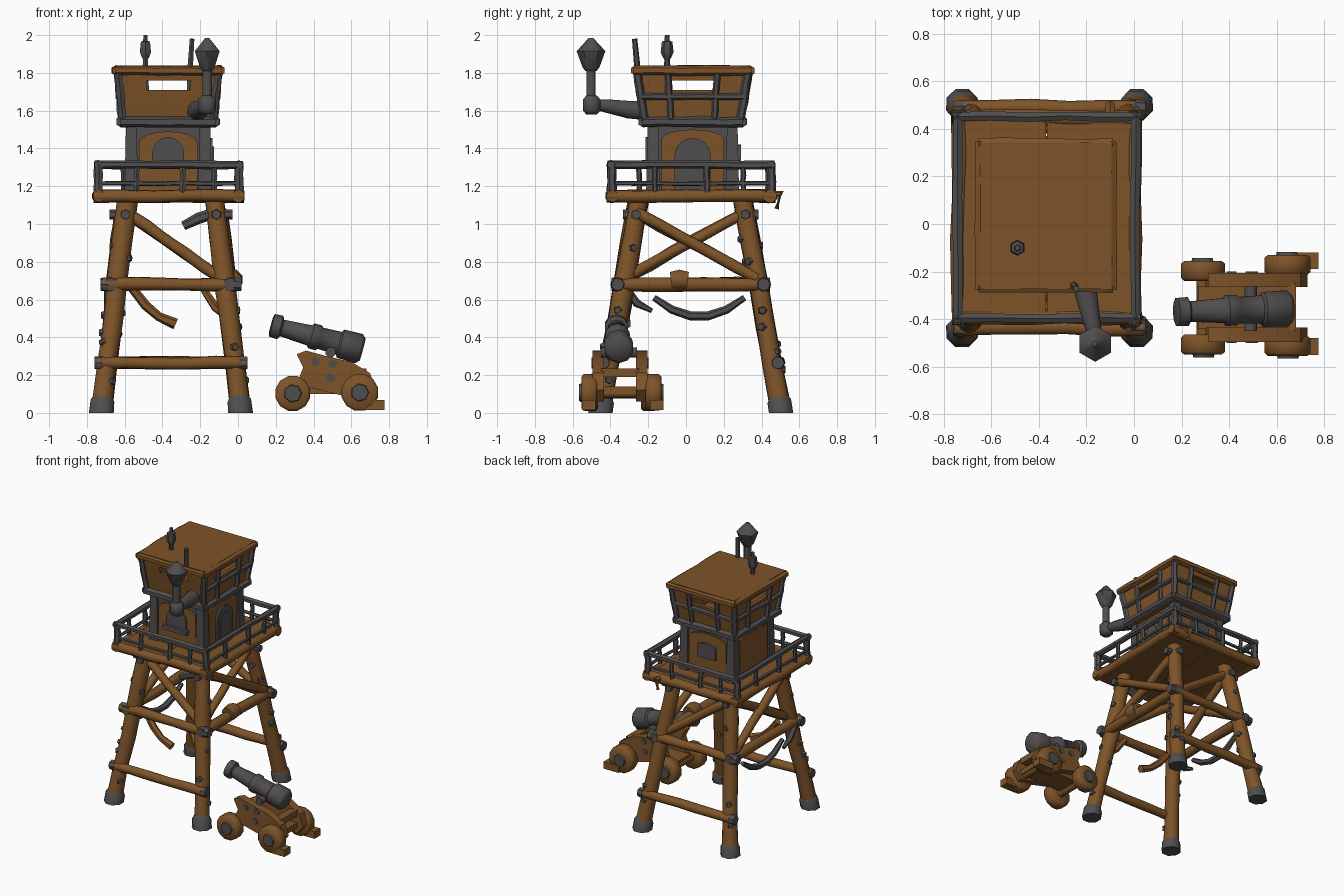
import bpy, bmesh, math, random
from mathutils import Vector

if "Cube" in bpy.data.objects:
    bpy.data.objects.remove(bpy.data.objects["Cube"])
random.seed(4)

def material(name, col):
    m = bpy.data.materials.new(name)
    m.diffuse_color = (*col, 1)
    m.use_nodes = True
    m.node_tree.nodes["Principled BSDF"].inputs["Base Color"].default_value = m.diffuse_color
    return m
WOOD = material("brown wood", (0.208, 0.088, 0.022))
IRON = material("dark grey iron", (0.080, 0.075, 0.075))

def finish(name, bm, mat, angle=50):
    bmesh.ops.recalc_face_normals(bm, faces=bm.faces)
    me = bpy.data.meshes.new(name)
    bm.to_mesh(me)
    bm.free()
    for p in me.polygons:
        p.use_smooth = True
    me.set_sharp_from_angle(angle=math.radians(angle))
    me.materials.append(mat)
    ob = bpy.data.objects.new(name, me)
    bpy.context.collection.objects.link(ob)
    return ob

def tube(name, pts, radii, mat, n=8):
    """Loft of round sections along a path"""
    pts = [Vector(p) for p in pts]
    if not isinstance(radii, (list, tuple)):
        radii = [radii] * len(pts)
    d = (pts[-1] - pts[0]).normalized()
    ref = Vector((0, 0, 1)) if abs(d.z) < 0.8 else Vector((0, 1, 0))
    bm, rings = bmesh.new(), []
    for i, p in enumerate(pts):
        t = (pts[min(i + 1, len(pts) - 1)] - pts[max(i - 1, 0)]).normalized()
        a = t.cross(ref).normalized()
        b = a.cross(t)
        rings.append([bm.verts.new(p + radii[i] * (a * math.cos(w) + b * math.sin(w)))
                      for w in [2 * math.pi * (j + 0.5) / n for j in range(n)]])
    for r, s in zip(rings, rings[1:]):
        for j in range(n):
            bm.faces.new((r[j], r[(j + 1) % n], s[(j + 1) % n], s[j]))
    bm.faces.new(rings[0])
    bm.faces.new(rings[-1])
    return finish(name, bm, mat)

def log(name, a, b, r, mat=WOOD, n=9, wob=0.005):
    """Straight beam with slight unevenness"""
    a, b = Vector(a), Vector(b)
    pts = [a.lerp(b, i / 5) + Vector([random.uniform(-wob, wob) for _ in range(3)]) for i in range(6)]
    pts[0], pts[-1] = a, b
    return tube(name, pts, [r * random.uniform(0.92, 1.08) for _ in pts], mat, n)

def hexa(name, c, mat):
    """Solid from 8 corners: bottom loop then top loop"""
    bm = bmesh.new()
    v = [bm.verts.new(p) for p in c]
    for f in ((0, 1, 2, 3), (4, 5, 6, 7), (0, 1, 5, 4), (1, 2, 6, 5), (2, 3, 7, 6), (3, 0, 4, 7)):
        bm.faces.new([v[i] for i in f])
    return finish(name, bm, mat, 20)

def box(name, x0, x1, y0, y1, z0, z1, mat, grow=0.0):
    """Box whose top is wider by grow on every side"""
    g = grow
    return hexa(name, [(x0, y0, z0), (x1, y0, z0), (x1, y1, z0), (x0, y1, z0),
                       (x0-g, y0-g, z1), (x1+g, y0-g, z1), (x1+g, y1+g, z1), (x0-g, y1+g, z1)], mat)

def prism(name, loop, depth, mat):
    """Extrude a planar loop of points"""
    bm = bmesh.new()
    f = bm.faces.new([bm.verts.new(p) for p in loop])
    r = bmesh.ops.extrude_face_region(bm, geom=[f])
    bmesh.ops.translate(bm, vec=depth, verts=[g for g in r["geom"] if isinstance(g, bmesh.types.BMVert)])
    return finish(name, bm, mat, 38)

CX, CY = -0.37, 0.035
OUT = [Vector((0, -1, 0)), Vector((1, 0, 0)), Vector((0, 1, 0)), Vector((-1, 0, 0))]
SIDE = ["front", "right", "back", "left"]

# --- legs with iron feet and bolts ---
def leg(sx, sy, z):
    t = z / 1.13
    return Vector((-0.355 + sx * (0.37 - 0.14 * t), 0.025 + sy * (0.48 - 0.205 * t), z))
for sx in (-1, 1):
    for sy in (-1, 1):
        log("leg", leg(sx, sy, 0.03), leg(sx, sy, 1.14), 0.054, WOOD, 11)
        foot = tube("leg_foot", [leg(sx, sy, 0.01), leg(sx, sy, 0.06), leg(sx, sy, 0.085)], [0.071, 0.068, 0.054], IRON, 8)
        for v in foot.data.vertices:
            if v.co.z < 0.03:
                v.co.z = 0
        for z in (0.2, 0.36, 0.45, 0.55, 0.79, 0.9):
            a = random.uniform(0, 6.3)
            p = leg(sx, sy, z + random.uniform(-.04, .04))
            d = Vector((math.cos(a), math.sin(a), 0))
            tube("leg_bolt", [p + d * 0.035, p + d * 0.063], [0.028, 0.018], IRON, 5)

# --- horizontal beams with capped ends ---
def beam(name, a, b, r, over):
    d = (b - a).normalized()
    log(name, a - d * over, b + d * over, r)
    for p, s in ((a, -1), (b, 1)):
        tube(name + "_cap", [p + d * s * (over - 0.03), p + d * s * (over + 0.012)], [r * 1.15, r], IRON, 7)
for s in (-1, 1):
    off = Vector((0, s * 0.03, 0))
    beam("cross_beam", leg(-1, s, 0.68) + off, leg(1, s, 0.68) + off, 0.034, 0.075)
    beam("low_beam", leg(-1, s, 0.265) + off, leg(1, s, 0.265) + off, 0.033, 0.055)
    off = Vector((s * 0.03, 0, 0))
    beam("side_beam", leg(s, -1, 0.68) + off, leg(s, 1, 0.68) + off, 0.036, 0.05)
    # crossed side braces
    for e in (-1, 1):
        log("side_brace", leg(s, -e, 1.06) + off * (0.6 + 0.5 * e), leg(s, e, 0.71) + off * (0.6 + 0.5 * e), 0.03)
    # pegs at leg tops
    for e in (-1, 1):
        p = leg(s, e, 1.05)
        tube("top_peg", [p - Vector((s * .02, 0, 0)), p + Vector((s * .085, 0, 0))], [0.03, 0.026], IRON, 6)
        tube("top_peg", [p, p + Vector((0, e * .07, 0))], [0.034, 0.026], IRON, 6)
log("front_brace", leg(-1, -1, 1.06), leg(1, -1, 0.70), 0.03)
log("back_brace", leg(-1, 1, 1.06), leg(1, 1, 0.70), 0.03)
tube("beam_knot", [(-0.03, -0.08, 0.7), (-0.03, -0.035, 0.705), (-0.03, 0.01, 0.7)], [0.05, 0.058, 0.05], WOOD)
# broken, bent pieces
tube("broken_brace", [(-0.56, -0.3, 0.66), (-0.49, -0.31, 0.57), (-0.42, -0.32, 0.51), (-0.33, -0.32, 0.47)],
     [0.024, 0.026, 0.024, 0.03], WOOD, 6)
tube("broken_stub", [leg(1, -1, 1.06), (-0.21, -0.27, 1.03), (-0.29, -0.27, 0.99)], [0.03, 0.03, 0.024], IRON, 6)
tube("broken_stub_low", [leg(1, -1, 0.5), (-0.12, -0.34, 0.56), (-0.18, -0.31, 0.65)], [0.02, 0.024, 0.02], WOOD, 6)
tube("hanging_tube", [(-0.69, 0.07 + 0.24 * u, 0.51 + 0.1 * u * u) for u in (-1, -.6, -.2, .2, .6, 1)],
     [0.016, .022, .024, .024, .022, .016], IRON, 6)
tube("hanging_stub", [(-0.69, -0.32, 0.66), (-0.69, -0.26, 0.58), (-0.69, -0.18, 0.54)], [0.022, 0.022, 0.012], IRON, 6)
tube("hanging_splinter", [(-0.1, 0.42, 1.15), (-0.1, 0.5, 1.16), (-0.1, 0.48, 1.08)], [0.025, 0.022, 0.012], WOOD, 6)

# --- platform ---
PX0, PX1, PY0, PY1 = -0.735, 0.002, -0.39, 0.445
for i in range(2):
    w = (PX1 - PX0) / 2
    box("platform_deck", PX0 + i * w, PX0 + (i + 1) * w - 0.003, PY0, PY1, 1.12, 1.174, WOOD)
# platform edge logs and railing
corner = [(PX0, PY0), (PX1, PY0), (PX1, PY1), (PX0, PY1)]
Z = Vector((0, 0, 1))
for k in range(4):
    a, b = Vector((*corner[k], 0)), Vector((*corner[(k + 1) % 4], 0))
    d = (b - a).normalized()
    o = OUT[k] * 0.006
    log("platform_edge", a - d * 0.03 + Z * 1.147, b + d * 0.03 + Z * 1.147, 0.034)
    log("rail_top", a - d * 0.025 + Z * 1.313 + o, b + d * 0.025 + Z * 1.313 + o, 0.022, IRON, 6, 0.004)
    log("rail_mid", a + Z * 1.215 + o, b + Z * 1.215 + o, 0.012, IRON, 5, 0.003)
    for t, r in ((0, 0.024), (0.27, 0.015), (0.6, 0.018), (0.83, 0.014)):
        p = a.lerp(b, t) + o
        log("rail_post", p + Z * 1.16, p + Z * 1.32, r, IRON, 6, 0.003)

# --- lower cabin ---
HX, HY = 0.21, 0.225
box("cabin_core", CX - HX, CX + HX, CY - HY, CY + HY, 1.17, 1.54, IRON)
for sx in (-1, 1):
    for sy in (-1, 1):
        x, y = CX + sx * 0.195, CY + sy * 0.21
        box("cabin_corner_post", x - .036, x + .036, y - .036, y + .036, 1.17, 1.52, IRON, -0.008)

def arch(name, k, half, z0, z1, front, depth, mat, rise=0.09):
    """Arched plate standing on cabin side k"""
    n = OUT[k]
    t = Vector((-n.y, n.x, 0))
    base = Vector((CX, CY, 0)) + n * ((HY if k % 2 == 0 else HX) + front - depth)
    prof = [(-half, z0), (half, z0)] + [(half * math.cos(w), z1 - rise + rise * math.sin(w))
                                        for w in [math.pi * i / 8 for i in range(9)]]
    return prism(name, [base + t * u + Vector((0, 0, z)) for u, z in prof], n * depth, mat)
arch("front_panel", 0, 0.155, 1.17, 1.49, 0.012, 0.03, WOOD, 0.06)
arch("front_window", 0, 0.085, 1.32, 1.46, 0.024, 0.03, IRON)
arch("front_window_sill", 0, 0.1, 1.29, 1.325, 0.045, 0.06, IRON, 0.005)
arch("right_panel", 1, 0.165, 1.17, 1.50, 0.012, 0.03, WOOD, 0.05)
arch("right_door_frame", 1, 0.095, 1.17, 1.455, 0.026, 0.03, IRON)
arch("right_door", 1, 0.06, 1.17, 1.41, 0.032, 0.02, IRON, 0.06)
arch("back_panel", 2, 0.155, 1.17, 1.49, 0.012, 0.03, WOOD, 0.05)
arch("back_shutter", 2, 0.075, 1.31, 1.42, 0.03, 0.03, IRON, 0.02)
arch("left_panel", 3, 0.165, 1.17, 1.48, 0.012, 0.03, WOOD, 0.01)

# --- upper lookout room, flaring outward ---
def P(k, u, z, d=0.0):
    g = (z - 1.55) / 0.25
    hx, hy = 0.240 + 0.025 * g, 0.252 + 0.04 * g
    n = OUT[k]
    t = Vector((-n.y, n.x, 0))
    hn, ht = (hy, hx) if k % 2 == 0 else (hx, hy)
    return Vector((CX, CY, z)) + n * (hn + d) + t * (ht * u)
def panel(name, k, u0, u1, z0, z1, mat=WOOD):
    hexa(name, [P(k, u0, z0), P(k, u1, z0), P(k, u1, z0, -.025), P(k, u0, z0, -.025),
                P(k, u0, z1), P(k, u1, z1), P(k, u1, z1, -.025), P(k, u0, z1, -.025)], mat)
box("lookout_floor", CX - .25, CX + .25, CY - .26, CY + .26, 1.515, 1.55, WOOD)
for k in range(4):
    s = SIDE[k]
    panel(s + "_wall_low", k, -1, 1, 1.54, 1.71)
    panel(s + "_wall_left", k, -1, -0.44, 1.71, 1.76)
    panel(s + "_wall_right", k, 0.46, 1, 1.71, 1.76)
    panel(s + "_wall_top", k, -1, 1, 1.76, 1.80)
    log(s + "_band", P(k, -1.06, 1.54, .01), P(k, 1.06, 1.54, .01), 0.028, IRON, 6, 0.003)
    log(s + "_corner_post", P(k, 1, 1.54), P(k, 1, 1.80), 0.023, IRON, 6, 0.003)
    if k:
        log(s + "_rail", P(k, -1, 1.675, .008), P(k, 1, 1.675, .008), 0.018, IRON, 6, 0.003)
        for u in (-0.45, 0.45):
            log(s + "_post", P(k, u, 1.55, .008), P(k, u, 1.80, .008), 0.018, IRON, 6, 0.003)
    # roof rim
    log(s + "_roof_rim", P(k, -1.06, 1.813, .008), P(k, 1.06, 1.813, .008), 0.026, WOOD, 6, 0.003)
panel("front_shutter", 0, 0.48, 0.78, 1.6, 1.72, IRON)
box("roof", CX - .27, CX + .27, CY - .302, CY + .302, 1.792, 1.84, WOOD, 0.006)

# --- roof details ---
tube("roof_lamp", [(-.49, -.1, z) for z in (1.83, 1.87, 1.885, 1.91, 1.965, 1.97, 2.0)],
     [0.018, .014, .024, .034, .028, .014, .012], IRON, 6)
tube("roof_pole", [(-.255, -.255, 1.80), (-.243, -.272, 1.98)], [0.017, 0.014], IRON, 6)
tube("lantern_arm", [(-.22, -.2, 1.60), (-.2, -.3, 1.605), (-.175, -.42, 1.625), (-.165, -.46, 1.63)],
     [0.055, 0.05, 0.038, 0.032], IRON)
tube("lantern_joint", [(-.163, -.50, z) for z in (1.58, 1.6, 1.66, 1.68)], [0.03, 0.05, 0.05, 0.03], IRON)
tube("lantern_pole", [(-.163, -.503, 1.63), (-.163, -.503, 1.84)], 0.027, IRON)
tube("lantern_head", [(-.163, -.503, z) for z in (1.81, 1.83, 1.915, 1.985)], [0.03, 0.045, 0.076, 0.012], IRON, 6)

# --- cannon barrel ---
A, B = Vector((0.175, -0.37, 0.465)), Vector((0.66, -0.355, 0.335))
prof = [(0, .045), (.01, .062), (.1, .064), (.12, .045), (.42, .055), (.44, .068), (.52, .068),
        (.54, .058), (.74, .062), (.76, .077), (.96, .08), (1, .06)]
tube("cannon_barrel", [A.lerp(B, t) for t, r in prof], [r for t, r in prof], IRON, 10)
tube("barrel_pivot", [(0.49, -0.45, 0.32), (0.49, -0.26, 0.32)], 0.028, IRON)

# --- cannon carriage ---
cheek = [(.29, .10), (.36, .14), (.52, .10), (.68, .06), (.73, .12), (.70, .21), (.60, .27), (.47, .30), (.36, .33), (.31, .31), (.345, .24)]
for s in (-1, 1):
    y = -0.35 + s * 0.115
    prism("carriage_cheek", [(x, y - 0.03, z) for x, z in cheek], Vector((0, 0.06, 0)), WOOD)
    for x, z in ((.41, .27), (.50, .26), (.49, .185)):
        tube("carriage_bolt", [(x, y + s * .025, z), (x, y + s * .036, z)], 0.024, IRON, 6)
    # wheels, hubs and tail feet
    for x, yc, r in ((0.29, -0.352 + s * 0.155, 0.095), (0.645, -0.342 + s * 0.17, 0.1)):
        tube("wheel", [(x, yc + o, r + .008) for o in (-.042, -.03, .03, .042)], [r * .86, r, r, r * .86], WOOD, 12)
        tube("wheel_hub", [(x, yc + s * .02, r + .008), (x, yc + s * .054, r + .008)], [0.055, 0.045], IRON, 7)
    yc = -0.335 + s * 0.18
    box("tail_foot", 0.65, 0.775, yc - .035, yc + .035, 0.015, 0.068, WOOD)
for x, r in ((0.29, .103), (0.645, .108)):
    tube("axle", [(x, -0.5, r), (x, -0.2, r)], 0.03, WOOD)
box("carriage_bed", 0.27, 0.68, -0.44, -0.26, 0.10, 0.14, WOOD)
box("carriage_back_bar", 0.62, 0.68, -0.45, -0.25, 0.19, 0.235, WOOD)
